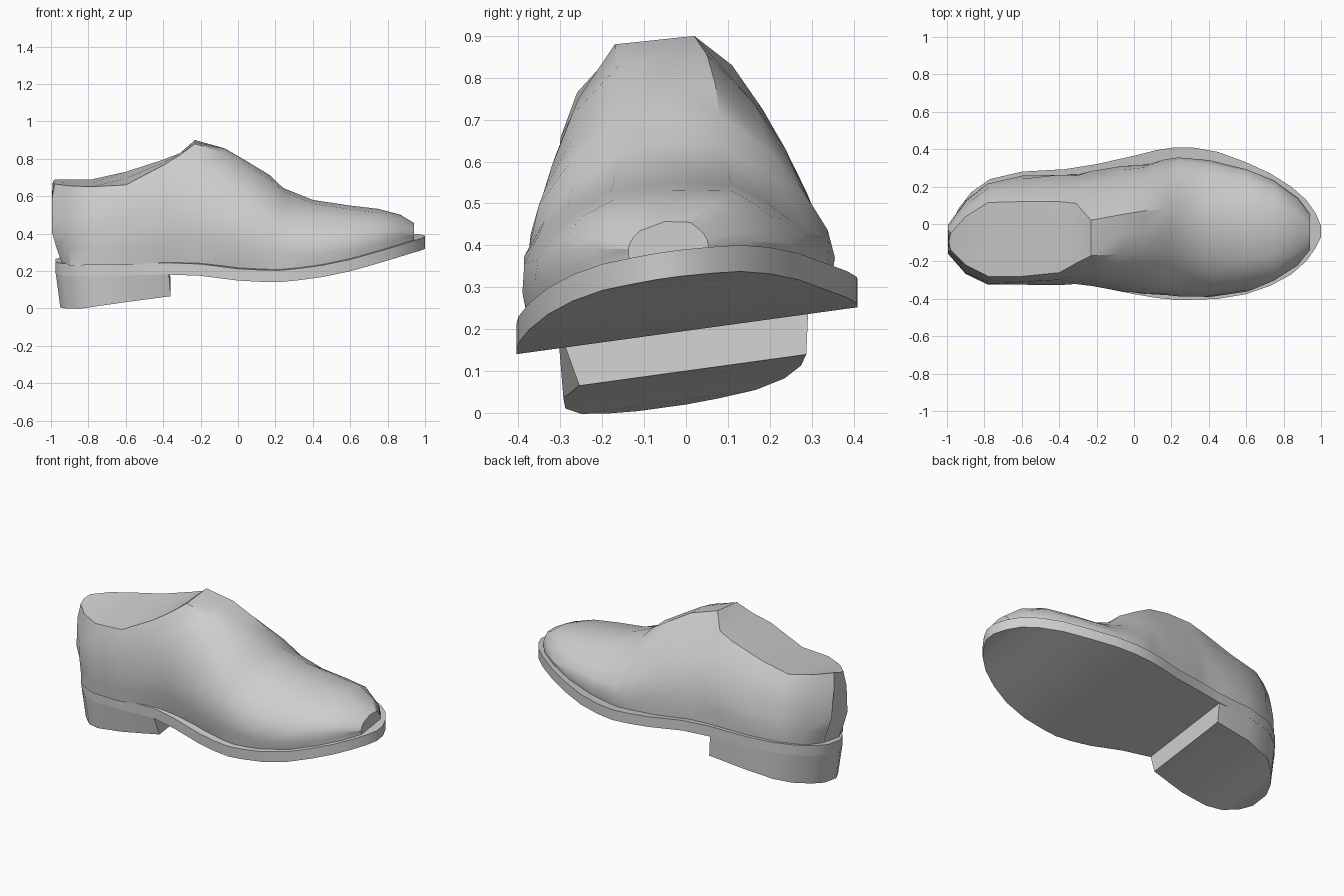
import bpy, bmesh, math, random

random.seed(4)
ROLL = 0.1375          # the whole shoe leans over sideways

leather = bpy.data.materials.new("plain grey")
leather.diffuse_color = (0.62, 0.62, 0.62, 1)


def interp(table, x):
    """Piecewise-linear lookup in a list of (x, value)."""
    for (x0, v0), (x1, v1) in zip(table, table[1:]):
        if x <= x1:
            t = max(0, (x - x0) / (x1 - x0))
            return v0 + (v1 - v0) * t
    return table[-1][1]


def loft(name, sections, angle):
    """Skin closed sections of equal point count and cap both ends."""
    bm = bmesh.new()
    rings = [[bm.verts.new(p) for p in s] for s in sections]
    n = len(rings[0])
    for a, b in zip(rings, rings[1:]):
        for i in range(n):
            j = (i + 1) % n
            bm.faces.new((a[i], a[j], b[j], b[i]))
    bm.faces.new(rings[0])
    bm.faces.new(rings[-1])
    bmesh.ops.recalc_face_normals(bm, faces=bm.faces)
    mesh = bpy.data.meshes.new(name)
    bm.to_mesh(mesh)
    bm.free()
    mesh.materials.append(leather)
    ob = bpy.data.objects.new(name, mesh)
    bpy.context.collection.objects.link(ob)
    bpy.ops.object.select_all(action='DESELECT')
    ob.select_set(True)
    bpy.context.view_layer.objects.active = ob
    bpy.ops.object.shade_smooth_by_angle(angle=math.radians(angle))
    return ob


# Underside height along the centre line
under = [(-0.975, 0.20), (-0.8, 0.215), (-0.36, 0.222), (-0.2, 0.22), (0, 0.20),
         (0.2, 0.194), (0.4, 0.213), (0.6, 0.25), (0.8, 0.297), (0.92, 0.32), (1, 0.328)]
THICK = 0.063

# Sole outline: x, near edge, far edge
outline = [(-0.975, -0.12, 0.0), (-0.94, -0.19, 0.08), (-0.87, -0.26, 0.17),
           (-0.77, -0.30, 0.24), (-0.6, -0.305, 0.28), (-0.37, -0.30, 0.293),
           (-0.2, -0.335, 0.32), (0, -0.375, 0.365), (0.12, -0.395, 0.395),
           (0.22, -0.405, 0.41), (0.32, -0.405, 0.408), (0.45, -0.40, 0.385),
           (0.6, -0.375, 0.33), (0.73, -0.33, 0.27), (0.84, -0.27, 0.2),
           (0.92, -0.2, 0.13), (0.97, -0.13, 0.06), (1.0, -0.07, -0.01)]


def sole_section(x, y0, y1):
    z = interp(under, x)
    lo, hi = z, z + THICK
    return [(x, y0, lo + ROLL * y0), (x, y1, lo + ROLL * y1),
            (x, y1, hi + ROLL * y1), (x, y0, hi + ROLL * y0)]


loft("sole", [sole_section(*o) for o in outline], 30)

# Heel block: follows the sole outline, its foot slopes up toward the arch
foot = [(-0.975, 0.02), (-0.87, 0.032), (-0.77, 0.05), (-0.6, 0.075), (-0.37, 0.1)]


def heel_section(x, y0, y1):
    top, low = interp(under, x) + 0.01, interp(foot, x)
    xb = x + (0.025 if x < -0.8 else 0.01)
    b0, b1 = y0 * (0.85 if x > -0.4 else 0.96), y1 * 0.98
    return [(xb, b0, low + ROLL * b0), (xb, b1, low + ROLL * b1),
            (x, y1, top + ROLL * y1), (x, y0, top + ROLL * y0)]


loft("heel", [heel_section(*o) for o in outline[:6]], 30)

# Upper: x, near and far side y, near and far top edge y, near and far top z
stations = [(-0.99, -0.16, 0.0, -0.14, -0.05, 0.665, 0.69),
            (-0.9, -0.265, 0.13, -0.22, 0.04, 0.655, 0.69),
            (-0.78, -0.325, 0.22, -0.28, 0.115, 0.65, 0.69),
            (-0.6, -0.335, 0.26, -0.28, 0.12, 0.66, 0.73),
            (-0.4, -0.325, 0.27, -0.26, 0.12, 0.765, 0.795),
            (-0.31, -0.335, 0.275, -0.21, 0.11, 0.82, 0.83),
            (-0.23, -0.35, 0.285, -0.17, 0.02, 0.88, 0.90),
            (-0.07, -0.375, 0.315, -0.16, 0.05, 0.83, 0.855),
            (0.05, -0.385, 0.33, -0.16, 0.07, 0.76, 0.785),
            (0.17, -0.395, 0.35, -0.16, 0.08, 0.69, 0.71),
            (0.24, -0.395, 0.36, -0.16, 0.08, 0.625, 0.64),
            (0.4, -0.395, 0.345, -0.17, 0.1, 0.56, 0.575),
            (0.6, -0.365, 0.295, -0.18, 0.11, 0.53, 0.545),
            (0.75, -0.31, 0.23, -0.17, 0.11, 0.51, 0.53),
            (0.87, -0.23, 0.145, -0.15, 0.07, 0.475, 0.5),
            (0.94, -0.14, 0.055, -0.11, 0.01, 0.435, 0.455)]
LEVELS = [0, 0.2, 0.4, 0.6, 0.8, 1]
back_bulge = [(0, 0.05), (0.2, 0.02), (0.4, -0.005), (0.8, -0.005), (1, 0.01)]
# How far the near side tucks in under the arch
waist = [(-0.6, 0.05), (-0.35, 0.13), (-0.1, 0.16), (0.05, 0.11), (0.25, 0.05)]


def upper_section(x, yl, yr, tl, tr, zl, zr):
    base = interp(under, x) + THICK - 0.005

    def side(y, t, ztop, tuck, power):
        pts = []
        for s in LEVELS:
            yy = y + (t - y) * s ** power
            yy *= 1 - tuck * max(0, 1 - s / 0.35)
            z0 = base + ROLL * yy
            back = interp(back_bulge, s) if x < -0.95 else 0
            r = 0.008 if 0 < s < 1 and -0.95 < x < 0.9 else 0      # crumpled leather
            pts.append((x + back + random.uniform(-r, r), yy + random.uniform(-r, r),
                        z0 + (ztop - z0) * s))
        return pts

    near = side(yl, tl, zl, interp(waist, x), 3)
    far = side(yr, tr, zr, 0.04, 2.5)
    # The ankle opening is flat, the instep and toe are slightly crowned
    crown = 0.012 if x > -0.2 else 0
    mid = (x, (tl + tr) / 2, (zl + zr) / 2 + crown)
    return near + [mid] + far[::-1]


loft("upper", [upper_section(*s) for s in stations], 32)
